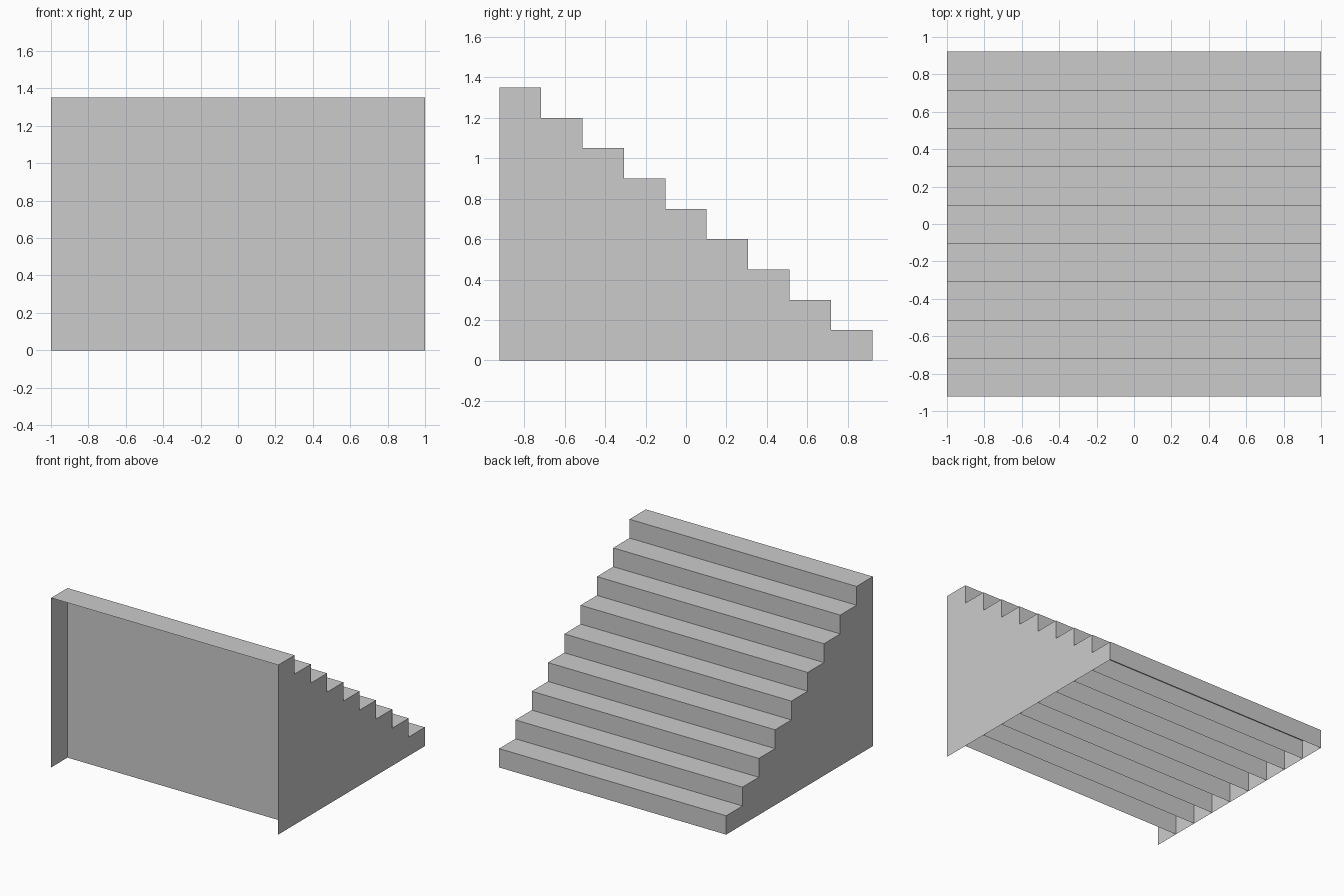
import bpy, bmesh
from mathutils import Matrix

if "Cube" in bpy.data.objects:
    bpy.data.objects.remove(bpy.data.objects["Cube"])

STEPS = 9
WIDTH = 2.0
RISE = 0.15
RUN = 0.205
HALF = STEPS * RUN / 2


def step(index):
    """Thin-walled step: tread, two cheeks and a full-height riser; open at front and below."""
    height = RISE * (index + 1)
    y = HALF - RUN * (index + 0.5)
    bm = bmesh.new()
    bmesh.ops.create_cube(bm, size=1, matrix=Matrix.Translation((0, y, height / 2))
                          @ Matrix.Diagonal((WIDTH, RUN, height, 1)))
    bm.normal_update()
    open_sides = [f for f in bm.faces if f.normal.z < -0.5 or f.normal.y < -0.5]
    bmesh.ops.delete(bm, geom=open_sides, context='FACES')
    mesh = bpy.data.meshes.new(f"step_{index + 1}")
    bm.to_mesh(mesh)
    bm.free()
    bpy.context.collection.objects.link(bpy.data.objects.new(mesh.name, mesh))


# Flight of steps, lowest at the back, highest at the front
for i in range(STEPS):
    step(i)
